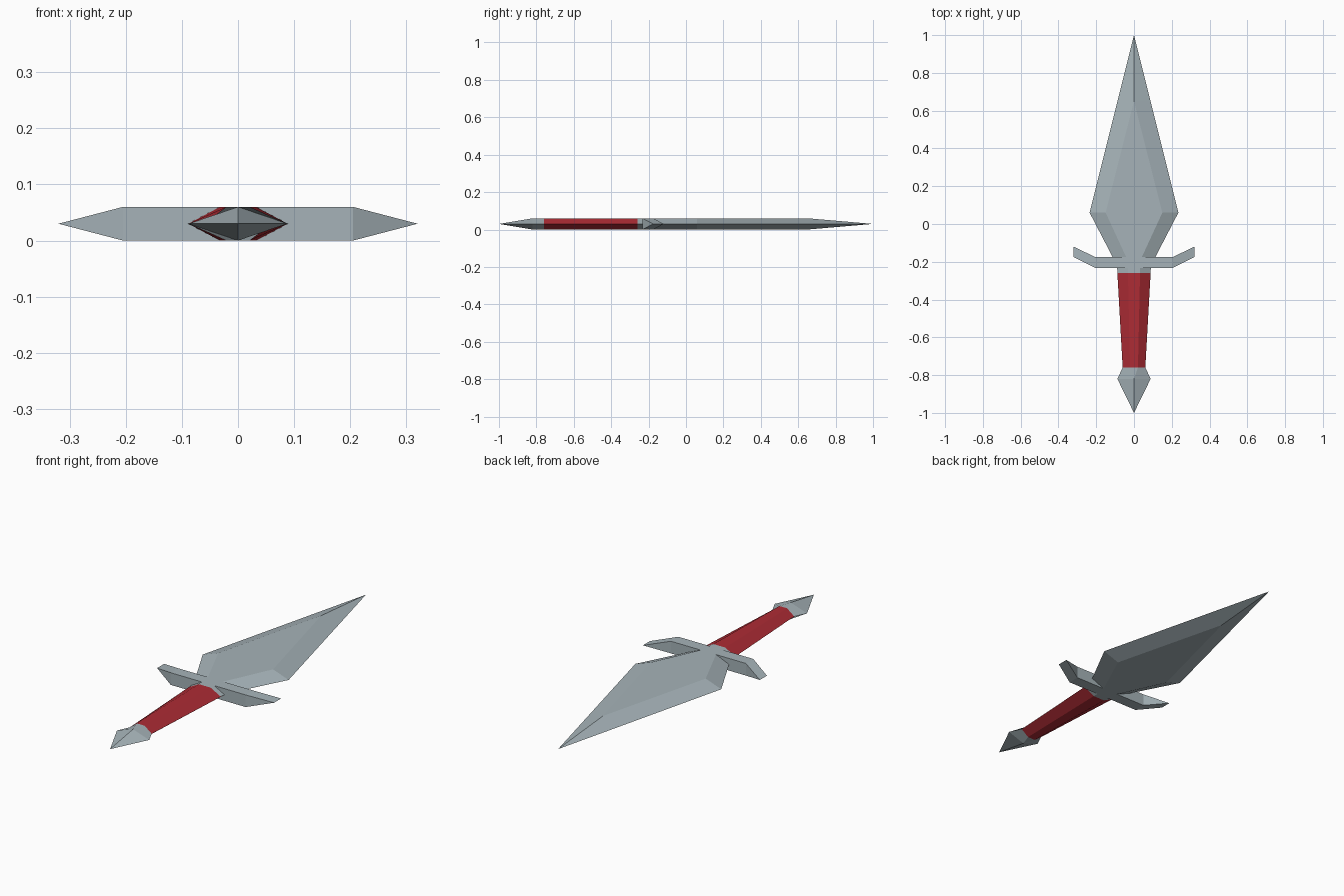
import bpy, bmesh

if "Cube" in bpy.data.objects:
    bpy.data.objects.remove(bpy.data.objects["Cube"])

MID, HALF = 0.03, 0.03   # centre height and half thickness


def material(name, rgb):
    m = bpy.data.materials.new(name)
    m.diffuse_color = (*rgb, 1)
    m.use_nodes = True
    m.node_tree.nodes["Principled BSDF"].inputs["Base Color"].default_value = m.diffuse_color
    return m


steel = material("steel", (0.38, 0.45, 0.48))
red = material("red_leather", (0.42, 0.025, 0.035))


def finish(name, bm, mat):
    bmesh.ops.remove_doubles(bm, verts=bm.verts, dist=1e-5)
    bmesh.ops.dissolve_degenerate(bm, edges=bm.edges, dist=1e-5)
    bmesh.ops.recalc_face_normals(bm, faces=bm.faces)
    me = bpy.data.meshes.new(name)
    bm.to_mesh(me)
    bm.free()
    me.materials.append(mat)
    ob = bpy.data.objects.new(name, me)
    bpy.context.collection.objects.link(ob)


def loft(name, mat, sections):
    """Hexagonal sections along y: (y, edge half width, flat half width, half thickness)."""
    bm = bmesh.new()
    rings = []
    for y, w, f, h in sections:
        pts = [(w, 0), (f, h), (-f, h), (-w, 0), (-f, -h), (f, -h)]
        rings.append([bm.verts.new((x, y, MID + z)) for x, z in pts])
    for a, b in zip(rings, rings[1:]):
        for i in range(6):
            j = (i + 1) % 6
            bm.faces.new((a[i], a[j], b[j], b[i]))
    bm.faces.new(rings[0])
    bm.faces.new(rings[-1])
    finish(name, bm, mat)


# Blade: flat centre narrowing to a ridge, then a point
loft("blade", steel, [(-0.2, 0.1, 0.03, HALF), (0.06, 0.235, 0.15, HALF),
                      (0.65, 0.0875, 0, HALF), (1.0, 0, 0, 0)])
# Collar, grip and pommel
loft("collar", steel, [(-0.26, 0.088, 0.032, HALF), (-0.2, 0.09, 0.033, HALF)])
loft("grip", red, [(-0.76, 0.06, 0.021, HALF), (-0.26, 0.088, 0.032, HALF)])
loft("pommel", steel, [(-1.0, 0, 0, 0), (-0.82, 0.088, 0, HALF),
                       (-0.76, 0.06, 0.021, HALF)])

# Crossguard: bar with swept wedge tips
bm = bmesh.new()
rings = []
for x, y0, y1, h in [(-0.32, -0.175, -0.12, 0), (-0.205, -0.233, -0.175, HALF),
                     (0.205, -0.233, -0.175, HALF), (0.32, -0.175, -0.12, 0)]:
    rings.append([bm.verts.new((x, y, MID + z))
                  for y, z in [(y0, -h), (y1, -h), (y1, h), (y0, h)]])
for a, b in zip(rings, rings[1:]):
    for i in range(4):
        j = (i + 1) % 4
        bm.faces.new((a[i], a[j], b[j], b[i]))
finish("crossguard", bm, steel)
